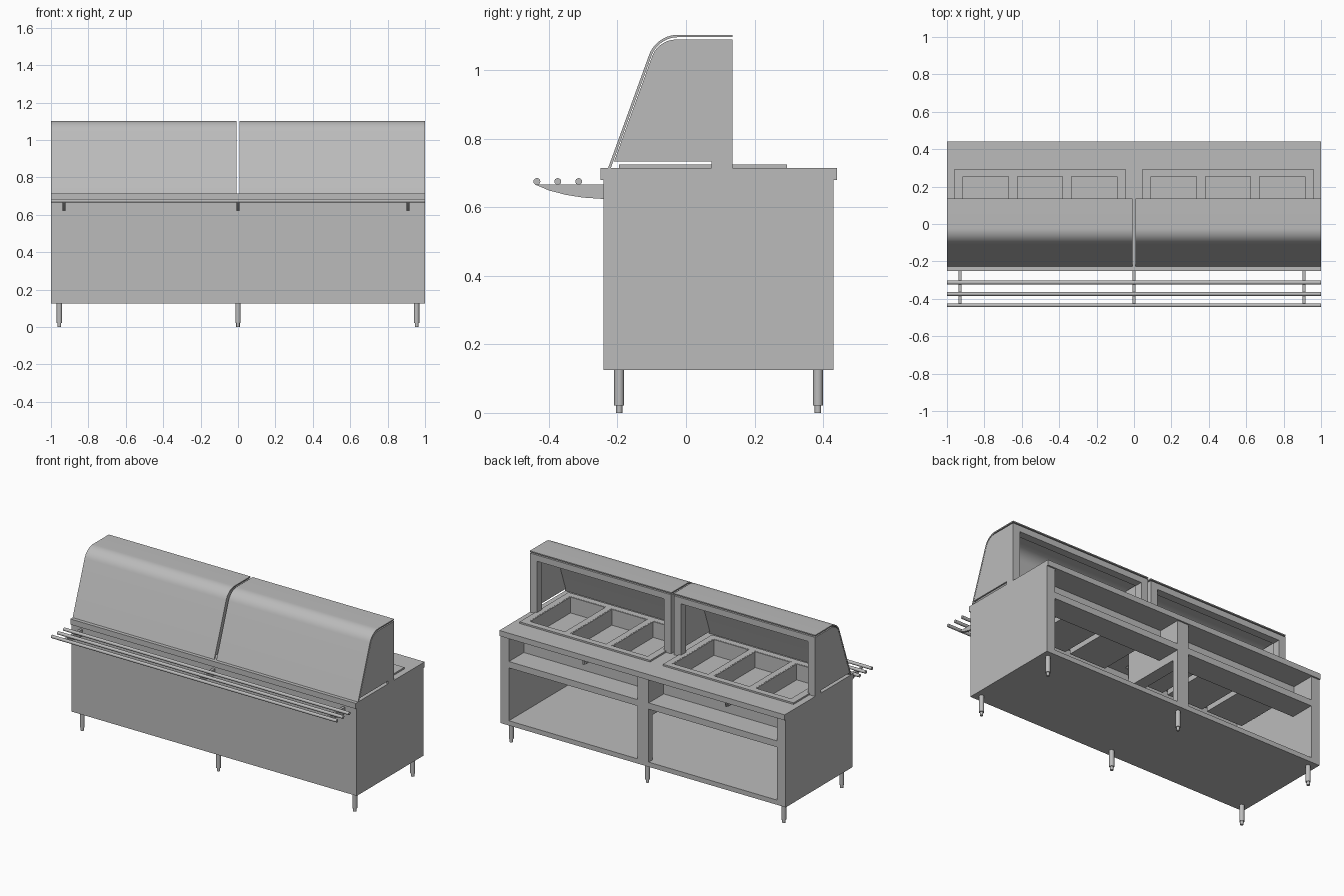
import bpy, bmesh, math
from mathutils import Matrix, Vector

cube = bpy.data.objects.get("Cube")
if cube:
    bpy.data.objects.remove(cube, do_unlink=True)

steel = bpy.data.materials.new("brushed grey steel")
steel.use_nodes = True
GREY = (0.5, 0.5, 0.5, 1)
steel.diffuse_color = GREY
steel.node_tree.nodes["Principled BSDF"].inputs["Base Color"].default_value = GREY


def finish(name, bm, smooth=False):
    bmesh.ops.recalc_face_normals(bm, faces=bm.faces)
    mesh = bpy.data.meshes.new(name)
    bm.to_mesh(mesh)
    bm.free()
    mesh.materials.append(steel)
    obj = bpy.data.objects.new(name, mesh)
    bpy.context.collection.objects.link(obj)
    if smooth:
        bpy.ops.object.select_all(action='DESELECT')
        obj.select_set(True)
        bpy.context.view_layer.objects.active = obj
        bpy.ops.object.shade_smooth_by_angle(angle=math.radians(35))
    return obj


def add_box(bm, x, y, z):
    size = Vector((x[1] - x[0], y[1] - y[0], z[1] - z[0]))
    mid = Vector((sum(x), sum(y), sum(z))) / 2
    return bmesh.ops.create_cube(
        bm, size=1, matrix=Matrix.Translation(mid) @ Matrix.Diagonal(size.to_4d()))


def box(name, x, y, z):
    bm = bmesh.new()
    add_box(bm, x, y, z)
    return finish(name, bm)


def extrude_profile(name, points, x, smooth=False):
    """Extrude a (y, z) outline along x."""
    bm = bmesh.new()
    face = bm.faces.new([bm.verts.new((x[0], py, pz)) for py, pz in points])
    new = bmesh.ops.extrude_face_region(bm, geom=[face])["geom"]
    bmesh.ops.translate(bm, vec=(x[1] - x[0], 0, 0),
                        verts=[v for v in new if isinstance(v, bmesh.types.BMVert)])
    return finish(name, bm, smooth)


def add_cylinder(bm, centre, r, length, axis='Z', segments=16):
    turn = {'X': Matrix.Rotation(math.pi / 2, 4, 'Y'),
            'Y': Matrix.Rotation(math.pi / 2, 4, 'X'), 'Z': Matrix()}[axis]
    bmesh.ops.create_cone(bm, cap_ends=True, segments=segments, radius1=r, radius2=r,
                          depth=length, matrix=Matrix.Translation(centre) @ turn)


def holed_slab(name, x, y, z, holes, hole_y):
    """Slab with a row of rectangular holes, built from strips."""
    bm = bmesh.new()
    add_box(bm, x, (y[0], hole_y[0]), z)
    add_box(bm, x, (hole_y[1], y[1]), z)
    edges = [x[0]] + [e for h in holes for e in h] + [x[1]]
    for a, b in zip(edges[::2], edges[1::2]):
        add_box(bm, (a, b), hole_y, z)
    return finish(name, bm)


def guard_curve(foot, top, radius, back, steps=10):
    """Sloped front, rounded shoulder and flat top, from foot to back."""
    slope = math.atan2(0.345, 0.125)
    cz = top - radius
    # shoulder centre placed so the slope runs tangentially from the foot
    cy = foot[0] + (cz - foot[1]) / math.tan(slope) + radius / math.sin(slope)
    arc = [math.pi / 2 + slope + (-slope) * i / steps for i in range(steps + 1)]
    return [foot] + [(cy + radius * math.cos(a), cz + radius * math.sin(a))
                     for a in arc] + [(back, top)]


# Cabinet shell, open at the back
for side, s in (("left", 1), ("right", -1)):
    box(side + "_end_wall", sorted((s * 0.94, s)), (-0.24, 0.43), (0.125, 0.69))
box("front_wall", (-0.94, 0.94), (-0.24, -0.22), (0.125, 0.69))
box("cabinet_floor", (-0.94, 0.94), (-0.22, 0.43), (0.125, 0.155))
box("centre_post", (-0.04, 0.04), (0.39, 0.43), (0.155, 0.69))
box("centre_partition", (-0.04, 0.04), (0.0, 0.39), (0.44, 0.69))

# Counter top with a cut-out for each bay
holed_slab("counter_top", (-1, 1), (-0.25, 0.44), (0.68, 0.715),
           [(-0.93, -0.075), (0.075, 0.93)], (-0.165, 0.27))

# Two serving bays
for side, s in (("left", 1), ("right", -1)):
    def span(a, b):
        return tuple(sorted((s * a, s * b)))

    # Pan rim and three sunken pans
    wells = sorted(span(0.085 + 0.29 * i, 0.34 + 0.29 * i) for i in range(3))
    well_y = (-0.155, 0.26)
    holed_slab(side + "_pan_rim", span(0.045, 0.96), (-0.195, 0.295),
               (0.713, 0.725), wells, well_y)
    for i, w in enumerate(wells):
        bm = bmesh.new()
        add_box(bm, w, well_y, (0.61, 0.724))
        top = max(bm.faces, key=lambda f: f.calc_center_median().z)
        bmesh.ops.inset_region(bm, faces=[top], thickness=0.006, use_even_offset=True)
        new = bmesh.ops.extrude_face_region(bm, geom=[top])["geom"]
        bmesh.ops.translate(bm, vec=(0, 0, -0.1),
                            verts=[v for v in new if isinstance(v, bmesh.types.BMVert)])
        bmesh.ops.delete(bm, geom=[top], context='FACES_ONLY')
        finish(f"{side}_pan_{i + 1}", bm)

    # Control panel, knob and rear shelf
    box(side + "_control_panel", span(0.04, 0.94), (0.27, 0.28), (0.49, 0.69))
    box(side + "_rear_shelf", span(0.04, 0.94), (0.28, 0.43), (0.49, 0.53))
    bm = bmesh.new()
    add_cylinder(bm, (s * 0.5, 0.293, 0.595), 0.013, 0.026, 'Y')
    add_box(bm, (s * 0.5 - 0.004, s * 0.5 + 0.004), (0.3, 0.315), (0.584, 0.606))
    finish(side + "_control_knob", bm, True)

    # Curved serving guard
    outer = guard_curve((-0.227, 0.715), 1.103, 0.09, 0.135)
    inner = guard_curve((-0.219, 0.715), 1.096, 0.083, 0.135)
    extrude_profile(side + "_guard_shell", outer + inner[::-1], span(0.008, 1), True)

    # End panels with a slot over the counter
    panel = guard_curve((-0.21, 0.733), 1.089, 0.075, 0.135)
    panel += [(0.135, 0.715), (0.075, 0.715), (0.075, 0.733)]
    extrude_profile(side + "_guard_outer_panel", panel, span(0.99, 1))
    extrude_profile(side + "_guard_inner_panel", panel, span(0.01, 0.02))

    # Rear posts and top rail of the guard
    box(side + "_guard_outer_post", span(0.95, 0.99), (0.085, 0.135), (0.715, 1.089))
    box(side + "_guard_inner_post", span(0.02, 0.06), (0.085, 0.135), (0.715, 1.089))
    box(side + "_guard_top_rail", span(0.06, 0.95), (0.085, 0.135), (1.05, 1.089))

# Tray slide tubes
for i, y in enumerate((-0.435, -0.374, -0.313)):
    bm = bmesh.new()
    add_cylinder(bm, (0, y, 0.675), 0.01, 2, 'X')
    finish(f"tray_slide_tube_{i + 1}", bm, True)

# Curved brackets under the tray slide
bracket = [(-0.24, 0.666), (-0.44, 0.666), (-0.40, 0.649), (-0.35, 0.636),
           (-0.30, 0.628), (-0.24, 0.624)]
for name, x in (("left", 0.91), ("centre", 0), ("right", -0.93)):
    extrude_profile(name + "_tray_bracket", bracket, (x - 0.008, x + 0.008))

# Legs with narrower adjustable feet
for row, y in (("front", -0.195), ("back", 0.385)):
    for name, x in (("left", 0.955), ("centre", 0), ("right", -0.955)):
        bm = bmesh.new()
        add_cylinder(bm, (x, y, 0.0735), 0.0145, 0.105)
        add_cylinder(bm, (x, y, 0.0115), 0.0095, 0.023)
        finish(f"{row}_{name}_leg", bm, True)
